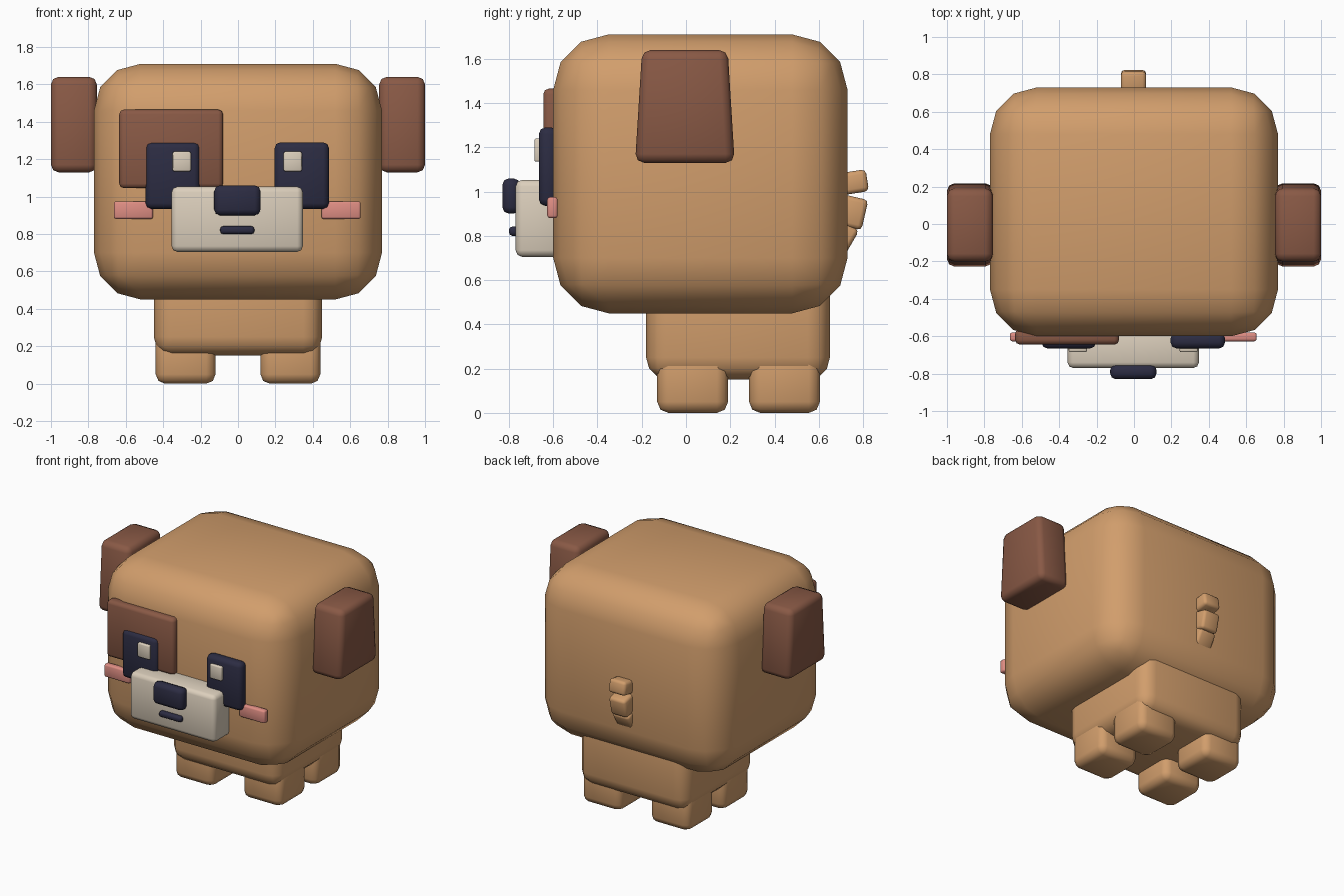
import bpy, bmesh, math
from mathutils import Matrix

cube = bpy.data.objects.get("Cube")
if cube:
    bpy.data.objects.remove(cube, do_unlink=True)


def material(name, rgb):
    m = bpy.data.materials.new(name)
    m.use_nodes = True
    m.diffuse_color = (*rgb, 1)
    bsdf = next(n for n in m.node_tree.nodes if n.type == 'BSDF_PRINCIPLED')
    bsdf.inputs["Base Color"].default_value = (*rgb, 1)
    return m


TAN = material("tan fur", (0.64, 0.34, 0.15))
BROWN = material("brown fur", (0.25, 0.10, 0.06))
NAVY = material("dark navy", (0.025, 0.025, 0.055))
CREAM = material("cream", (0.71, 0.62, 0.50))
PINK = material("blush pink", (0.74, 0.27, 0.23))


def block(name, mat, x, y, z, bevel, segments=2, taper=1.0, tilt=0.0):
    """Rounded box from its extents; taper narrows the top along y."""
    size = [b - a for a, b in (x, y, z)]
    centre = [(a + b) / 2 for a, b in (x, y, z)]
    bm = bmesh.new()
    bmesh.ops.create_cube(bm, size=1, matrix=Matrix.Diagonal((*size, 1)))
    for v in bm.verts:
        if v.co.z > 0:
            v.co.y *= taper
    bmesh.ops.bevel(bm, geom=bm.edges[:], offset=bevel, segments=segments,
                    profile=0.5, affect='EDGES', clamp_overlap=True)
    bm.transform(Matrix.Rotation(math.radians(tilt), 4, 'X'))
    mesh = bpy.data.meshes.new(name)
    bm.to_mesh(mesh)
    bm.free()
    mesh.materials.append(mat)
    ob = bpy.data.objects.new(name, mesh)
    ob.location = centre
    bpy.context.scene.collection.objects.link(ob)
    bpy.ops.object.select_all(action='DESELECT')
    ob.select_set(True)
    bpy.context.view_layer.objects.active = ob
    bpy.ops.object.shade_smooth_by_angle(angle=math.radians(50))
    return ob


def pair(name, mat, x, y, z, bevel, shift=0.0, **kw):
    """Same block on the left (+x) and right (-x)."""
    a, b = x
    block("left_" + name, mat, (a + shift, b + shift), y, z, bevel, **kw)
    block("right_" + name, mat, (shift - b, shift - a), y, z, bevel, **kw)


# Head, body and legs
block("head", TAN, (-0.77, 0.77), (-0.6, 0.73), (0.45, 1.71), 0.25, segments=3)
block("body", TAN, (-0.45, 0.45), (-0.18, 0.65), (0.15, 0.75), 0.1, segments=3)
pair("front_leg", TAN, (0.12, 0.44), (-0.13, 0.19), (0, 0.32), 0.05)
pair("back_leg", TAN, (0.12, 0.44), (0.285, 0.605), (0, 0.32), 0.05)

# Ears
pair("ear", BROWN, (0.755, 1.0), (-0.23, 0.22), (1.13, 1.64), 0.04, taper=0.86)

# Face
FACE = -0.004
block("eye_patch", BROWN, (-0.635, -0.08), (-0.645, -0.56), (1.045, 1.465), 0.025)
pair("eye", NAVY, (0.2, 0.49), (-0.665, -0.58), (0.935, 1.29), 0.03, shift=FACE)
pair("eye_glint", CREAM, (0.248, 0.345), (-0.685, -0.64), (1.135, 1.24), 0.008,
     shift=FACE)
pair("cheek", PINK, (0.45, 0.66), (-0.627, -0.58), (0.88, 0.975), 0.012, shift=FACE)
block("muzzle", CREAM, (-0.355, 0.347), (-0.77, -0.55), (0.705, 1.053), 0.03)
block("nose", NAVY, (-0.127, 0.12), (-0.83, -0.75), (0.9, 1.06), 0.03)
block("mouth", NAVY, (-0.095, 0.087), (-0.8, -0.75), (0.8, 0.842), 0.015)

# Curled tail of three tilted blocks
WIDTH = (-0.07, 0.065)
block("tail_tip", TAN, WIDTH, (0.67, 0.82), (0.99, 1.09), 0.02, tilt=9)
block("tail_middle", TAN, WIDTH, (0.66, 0.81), (0.84, 0.98), 0.02, tilt=-13)
block("tail_base", TAN, WIDTH, (0.61, 0.76), (0.74, 0.87), 0.02, tilt=-30)
